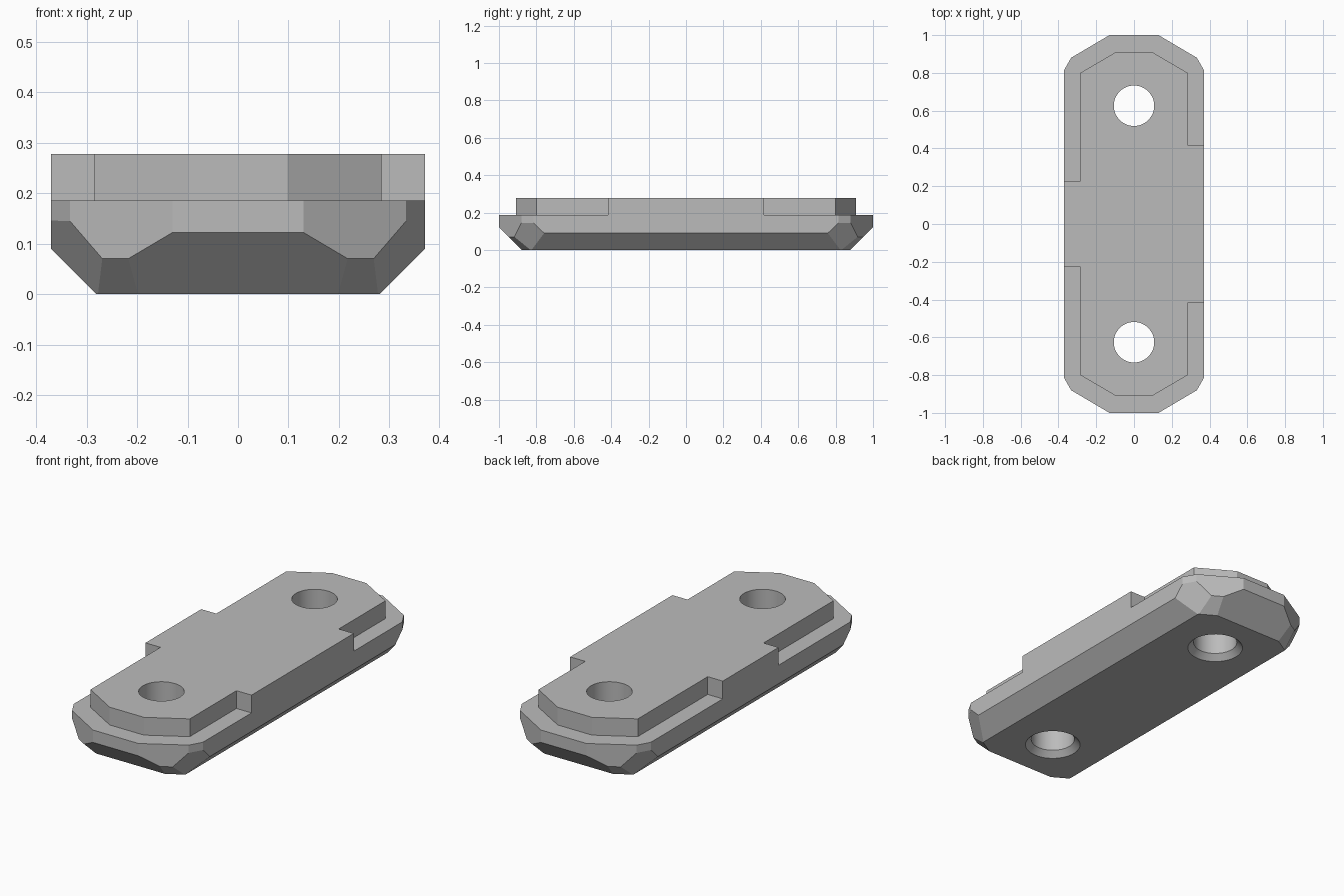
import bpy, bmesh, math
from mathutils import Vector

cube = bpy.data.objects.get("Cube")
if cube:
    bpy.data.objects.remove(cube, do_unlink=True)

metal = bpy.data.materials.new("plain grey")
metal.use_nodes = True
GREY = (0.5, 0.5, 0.5, 1)
metal.diffuse_color = GREY
metal.node_tree.nodes["Principled BSDF"].inputs["Base Color"].default_value = GREY


def loft(name, layers, planes=()):
    """Stack (outline, height) layers into a closed solid, then trim by planes."""
    bm = bmesh.new()
    rings = [[bm.verts.new((x, y, z)) for x, y in pts] for pts, z in layers]
    for low, high in zip(rings, rings[1:]):
        n = len(low)
        for i in range(n):
            j = (i + 1) % n
            bm.faces.new((low[i], low[j], high[j], high[i]))
    bm.faces.new(rings[0][::-1])
    bm.faces.new(rings[-1])
    for point, normal in planes:
        cut = bmesh.ops.bisect_plane(bm, geom=bm.verts[:] + bm.edges[:] + bm.faces[:],
                                     plane_co=point, plane_no=normal, clear_outer=True)
        edges = [e for e in cut["geom_cut"] if isinstance(e, bmesh.types.BMEdge)]
        bmesh.ops.holes_fill(bm, edges=edges)
    bmesh.ops.recalc_face_normals(bm, faces=bm.faces[:])
    mesh = bpy.data.meshes.new(name)
    bm.to_mesh(mesh)
    bm.free()
    mesh.materials.append(metal)
    obj = bpy.data.objects.new(name, mesh)
    bpy.context.collection.objects.link(obj)
    return obj


def combine(target, other, operation):
    """Apply a boolean and discard the helper."""
    mod = target.modifiers.new(operation, "BOOLEAN")
    mod.operation, mod.object, mod.solver = operation, other, "EXACT"
    bpy.context.view_layer.objects.active = target
    bpy.ops.object.modifier_apply(modifier=mod.name)
    bpy.data.objects.remove(other, do_unlink=True)


def four_way(corner):
    """Mirror a +x +y run of points (side to end) into a closed outline."""
    left_back = [(-x, y) for x, y in reversed(corner)]
    back = corner + left_back
    return back + [(-x, -y) for x, y in back]


# Lower body: clipped rectangle with bevelled underside
WIDE, LEDGE, TOP = 0.37, 0.186, 0.278
body_outline = four_way([(WIDE, 0.815), (0.333, 0.88), (0.13, 1.0)])
bevels = []
for sx in (-1, 1):
    bevels.append((Vector((sx * 0.28, 0, 0)), Vector((sx, 0, -1))))
for sy in (-1, 1):
    bevels.append((Vector((0, sy * 0.878, 0)), Vector((0, sy, -1))))
    for sx in (-1, 1):
        bevels.append((Vector((sx * 0.217, sy * 0.948, 0.07)),
                       Vector((sx * 0.51, sy * 0.86, -1))))
        bevels.append((Vector((sx * 0.333, sy * 0.88, 0.145)),
                       Vector((sx * 0.87, sy * 0.49, -0.5))))
plate = loft("mounting_plate", [(body_outline, 0), (body_outline, LEDGE)], bevels)


# Raised cap with a long flush tab on one side and a short one on the other
def side(tab):
    edge = 0.284
    return [(edge, -0.80), (edge, -tab), (WIDE, -tab), (WIDE, tab),
            (edge, tab), (edge, 0.80), (0.098, 0.909)]


long_side = [(0.098, -0.909)] + side(0.418)
short_side = [(-x, -y) for x, y in [(0.098, -0.909)] + side(0.228)]
cap_outline = long_side + short_side
cap = loft("raised_cap", [(cap_outline, 0.15), (cap_outline, TOP)])
combine(plate, cap, "UNION")


# Countersunk through holes
def circle(radius, cy, n=48):
    return [(radius * math.cos(math.tau * i / n), cy + radius * math.sin(math.tau * i / n))
            for i in range(n)]


for cy in (-0.626, 0.626):
    drill = loft("drill", [(circle(0.145, cy), -0.01), (circle(0.107, cy), 0.03),
                           (circle(0.107, cy), TOP + 0.1)])
    combine(plate, drill, "DIFFERENCE")

# Smooth the holes, keep the bevels crisp
bpy.ops.object.select_all(action="DESELECT")
plate.select_set(True)
bpy.context.view_layer.objects.active = plate
bpy.ops.object.shade_smooth_by_angle(angle=math.radians(20))
